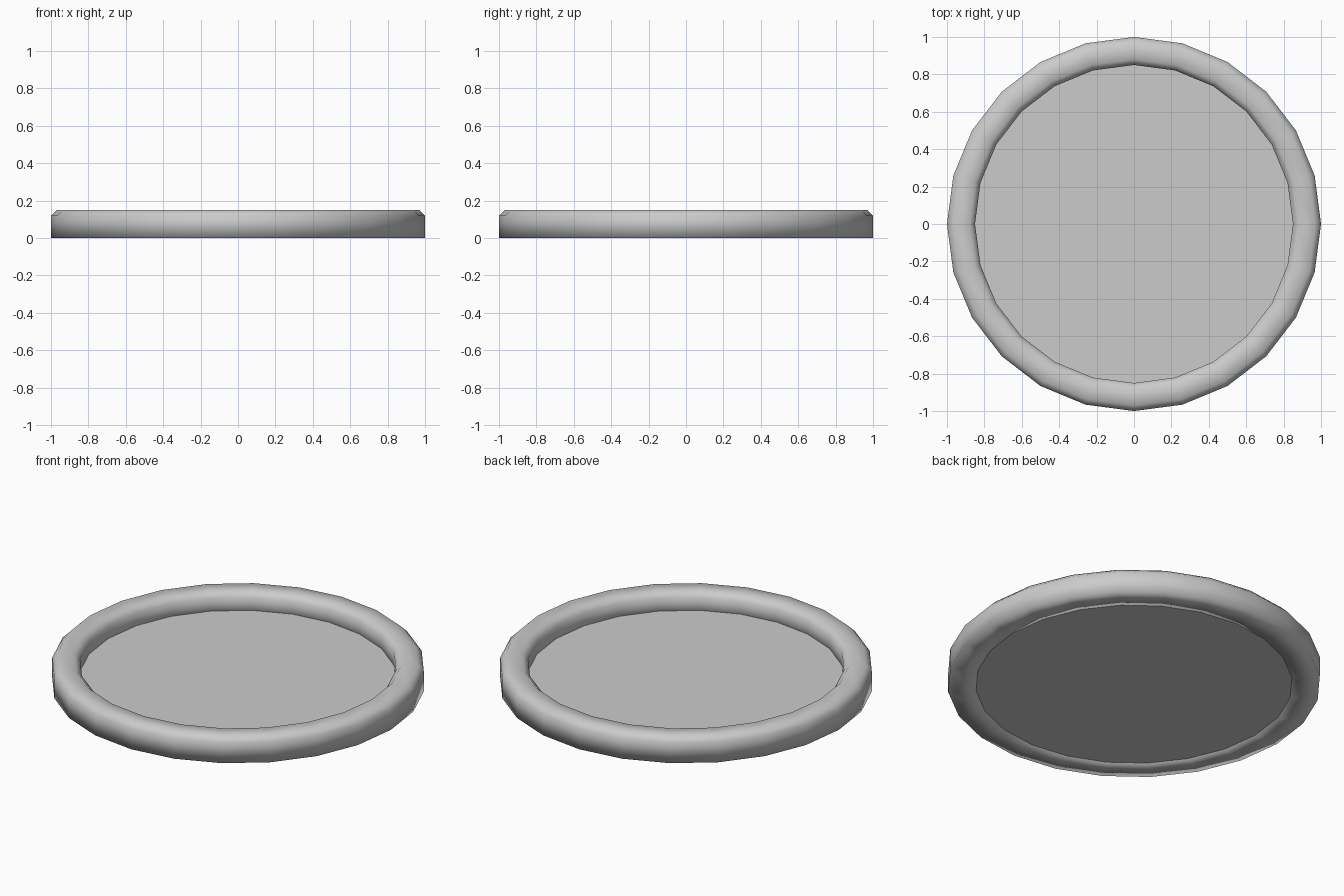
import bpy, bmesh
from math import cos, sin, tau

if "Cube" in bpy.data.objects:
    bpy.data.objects.remove(bpy.data.objects["Cube"])

SIDES = 24


def lathe(name, profile, closed, smooth):
    """Spin an (r, z) profile round z; closed profiles make a ring, open ones get capped."""
    bm = bmesh.new()
    loops = [[bm.verts.new((r * cos(tau * i / SIDES), r * sin(tau * i / SIDES), z))
              for i in range(SIDES)] for r, z in profile]
    pairs = list(zip(loops, loops[1:] + loops[:1])) if closed else list(zip(loops, loops[1:]))
    for a, b in pairs:
        for i in range(SIDES):
            j = (i + 1) % SIDES
            bm.faces.new((a[i], a[j], b[j], b[i]))
    if not closed:
        bm.faces.new(loops[0][::-1])
        bm.faces.new(loops[-1])
    bmesh.ops.recalc_face_normals(bm, faces=bm.faces)
    for f in bm.faces:
        f.smooth = smooth
    mesh = bpy.data.meshes.new(name)
    bm.to_mesh(mesh)
    bm.free()
    obj = bpy.data.objects.new(name, mesh)
    bpy.context.collection.objects.link(obj)
    return obj


# Raised rim: flat underside, chamfered top, softly shaded
lathe("rim", [(0.85, 0), (1, 0), (1, 0.12), (0.97, 0.15), (0.88, 0.15), (0.85, 0.12)],
      closed=True, smooth=True)

# Thin flat plate filling the rim
lathe("base_plate", [(0.85, 0), (0.85, 0.045)], closed=False, smooth=False)
